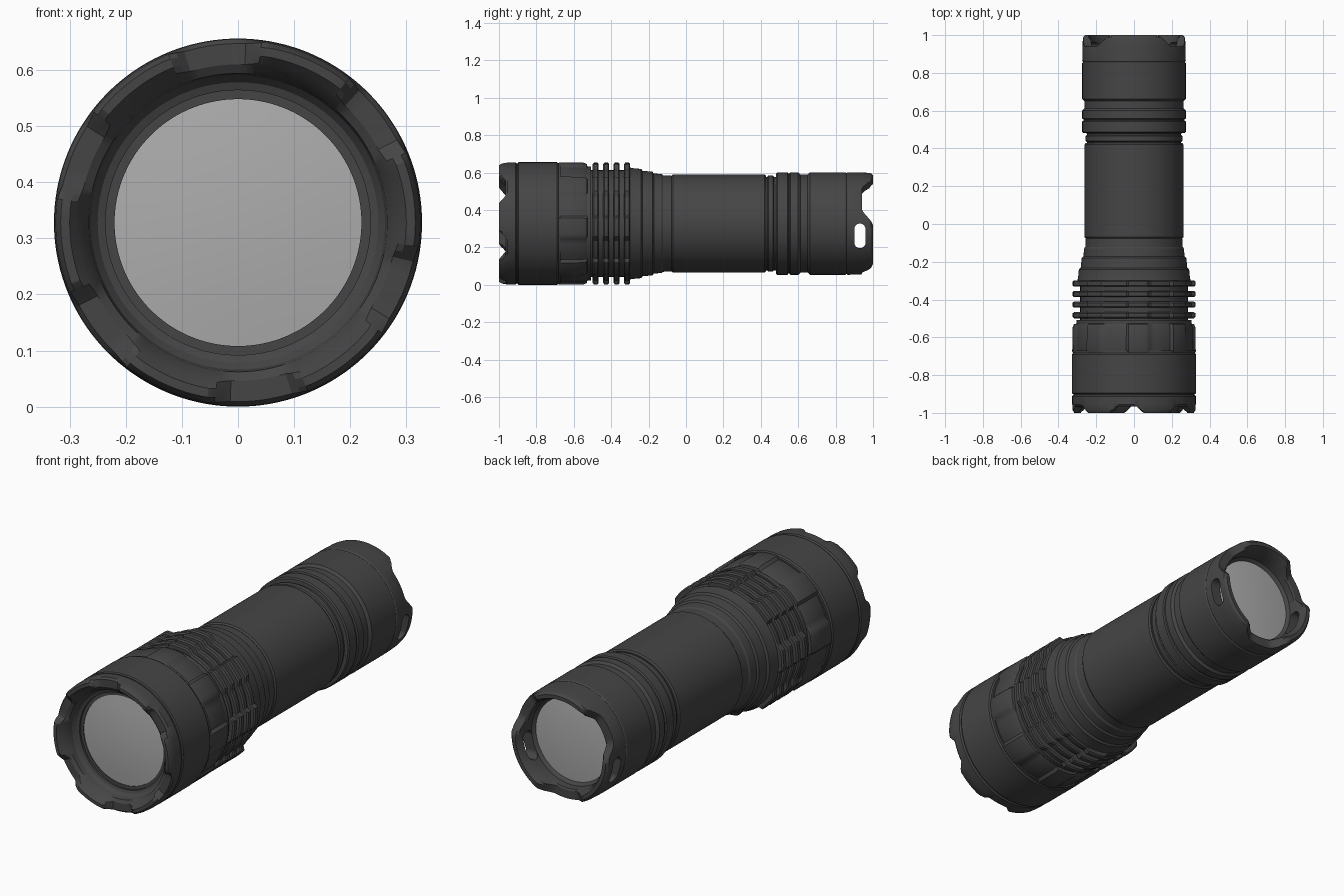
import bpy, bmesh, math

cube = bpy.data.objects.get("Cube")
if cube:
    bpy.data.objects.remove(cube, do_unlink=True)

AXIS_Z = 0.328
SEGMENTS = 144


def material(name, value, roughness):
    m = bpy.data.materials.new(name)
    m.use_nodes = True
    colour = (value, value, value, 1)
    m.diffuse_color = colour
    bsdf = m.node_tree.nodes["Principled BSDF"]
    bsdf.inputs["Base Color"].default_value = colour
    bsdf.inputs["Roughness"].default_value = roughness
    return m


dark = material("dark grey metal", 0.06, 0.5)
pale = material("pale grey lens", 0.42, 0.4)


def finish(name, bm, mat):
    bmesh.ops.remove_doubles(bm, verts=bm.verts, dist=0.0001)
    bmesh.ops.recalc_face_normals(bm, faces=bm.faces)
    mesh = bpy.data.meshes.new(name)
    bm.to_mesh(mesh)
    bm.free()
    mesh.materials.append(mat)
    obj = bpy.data.objects.new(name, mesh)
    bpy.context.collection.objects.link(obj)
    return obj


def smooth(obj):
    bpy.ops.object.select_all(action='DESELECT')
    obj.select_set(True)
    bpy.context.view_layer.objects.active = obj
    bpy.ops.object.shade_smooth_by_angle(angle=math.radians(28))


def lathe(name, profile, mat=dark, shape=None):
    """Spin a closed (y, radius) outline round the long axis."""
    bm = bmesh.new()
    rings = []
    for i in range(SEGMENTS):
        a = math.tau * i / SEGMENTS
        ring = []
        for y, r in profile:
            if shape:
                y, r = shape(a, y, r)
            ring.append(bm.verts.new((r * math.cos(a), y, AXIS_Z + r * math.sin(a))))
        rings.append(ring)
    n = len(profile)
    for i, ring in enumerate(rings):
        nxt = rings[(i + 1) % SEGMENTS]
        for j in range(n):
            k = (j + 1) % n
            if profile[j][1] or profile[k][1]:
                bm.faces.new((ring[j], ring[k], nxt[k], nxt[j]))
    obj = finish(name, bm, mat)
    smooth(obj)
    return obj


def dip(a, count, centre, flat, edge):
    """1 inside each of the evenly spaced notches, easing to 0 outside (degrees)."""
    step = 360 / count
    d = abs((math.degrees(a) - centre + step / 2) % step - step / 2)
    t = min(1, max(0, (edge - d) / (edge - flat)))
    return t * t * (3 - 2 * t)


# Scalloped bezel with six notches
def bezel_shape(a, y, r):
    d = dip(a, 6, 97, 9, 17)
    return max(y, -1 + 0.035 * d), r - (0.006 * d if y < -0.96 else 0)


lathe("bezel", [(-0.88, 0.236), (-0.91, 0.236), (-0.915, 0.25), (-0.93, 0.262),
                (-0.955, 0.266), (-0.985, 0.288), (-1, 0.3), (-1, 0.316),
                (-0.985, 0.325), (-0.955, 0.327), (-0.912, 0.327),
                (-0.905, 0.321), (-0.88, 0.321)], shape=bezel_shape)

# Front lens, slightly domed
lathe("front_lens", [(-0.912, 0), (-0.91, 0.08), (-0.904, 0.16), (-0.895, 0.238),
                     (-0.87, 0.238), (-0.87, 0)], pale)

# Plain head sleeve
lathe("head_sleeve", [(-0.9, 0.22), (-0.9, 0.323), (-0.895, 0.328), (-0.69, 0.328),
                      (-0.682, 0.322), (-0.67, 0.322), (-0.67, 0.22)])


# Grip collar and fins share eight shallow recesses
def grip_shape(depth, floor):
    def shape(a, y, r):
        return y, r - depth * dip(a, 8, 18, 11, 13) if r > floor else r
    return shape


lathe("grip_collar", [(-0.682, 0.22), (-0.682, 0.324), (-0.675, 0.327), (-0.55, 0.326),
                      (-0.53, 0.318), (-0.525, 0.29), (-0.525, 0.22)],
      shape=grip_shape(0.012, 0.3))

fins = [(-0.53, 0.22), (-0.53, 0.305), (-0.507, 0.305), (-0.507, 0.285)]
for i in range(4):
    y = -0.483 + i * 0.056
    fins += [(y - 0.016, 0.285), (y - 0.016, 0.318), (y - 0.01, 0.325),
             (y + 0.01, 0.325), (y + 0.016, 0.318), (y + 0.016, 0.285)]
fins += [(-0.29, 0.285), (-0.29, 0.22)]
lathe("cooling_fins", fins, shape=grip_shape(0.018, 0.306))

# Stepped neck
lathe("neck", [(-0.31, 0.2), (-0.31, 0.302), (-0.285, 0.296), (-0.24, 0.292),
               (-0.232, 0.282), (-0.18, 0.277), (-0.172, 0.268), (-0.13, 0.264),
               (-0.122, 0.258), (-0.08, 0.256), (-0.07, 0.25), (-0.07, 0.2)])

# Barrel
lathe("barrel", [(-0.078, 0.2), (-0.078, 0.256), (-0.07, 0.262), (0.42, 0.262),
                 (0.428, 0.256), (0.428, 0.2)])

# Joint rings
lathe("joint_ring", [(0.42, 0.2), (0.42, 0.25), (0.435, 0.25), (0.44, 0.257),
                     (0.465, 0.257), (0.47, 0.25), (0.48, 0.25), (0.482, 0.268),
                     (0.488, 0.274), (0.542, 0.274), (0.547, 0.268), (0.554, 0.268),
                     (0.559, 0.274), (0.6, 0.274), (0.612, 0.262), (0.65, 0.262),
                     (0.665, 0.262), (0.665, 0.2)])


# Tail cap with three lobes
def tail_shape(a, y, r):
    d = dip(a, 3, 30, 12, 33)
    return min(y, 1 - 0.06 * d), r


tail_cap = lathe("tail_cap", [(0.65, 0.19), (0.65, 0.262), (0.662, 0.274), (0.852, 0.274),
                              (0.858, 0.27), (0.864, 0.274), (0.935, 0.273), (0.975, 0.271),
                              (0.99, 0.268), (1, 0.258), (1, 0.24), (0.98, 0.23),
                              (0.935, 0.222), (0.9, 0.22), (0.885, 0.205), (0.87, 0.19)],
                 shape=tail_shape)

# Lanyard slots through both lower lobes
bm = bmesh.new()
slot = []
for i in range(32):
    a = math.tau * (i + 0.5) / 32
    lift = math.copysign(0.036, math.sin(a))
    slot.append(bm.verts.new((-0.5, 0.93 + 0.03 * math.cos(a),
                              0.262 + lift + 0.03 * math.sin(a))))
face = bm.faces.new(slot)
extruded = bmesh.ops.extrude_face_region(bm, geom=[face])["geom"]
bmesh.ops.translate(bm, vec=(1, 0, 0),
                    verts=[v for v in extruded if isinstance(v, bmesh.types.BMVert)])
cutter = finish("slot_cutter", bm, dark)
cutter.hide_render = True
cut = tail_cap.modifiers.new("lanyard_slots", 'BOOLEAN')
cut.operation = 'DIFFERENCE'
cut.solver = 'EXACT'
cut.object = cutter
bpy.context.view_layer.objects.active = tail_cap
# Bake the cut before the shading modifier, if there is one
bpy.ops.object.modifier_move_to_index(modifier=cut.name, index=0)
bpy.ops.object.modifier_apply(modifier=cut.name)
bpy.data.objects.remove(cutter, do_unlink=True)
smooth(tail_cap)

# Tail button disc
lathe("tail_button", [(0.86, 0), (0.86, 0.207), (0.886, 0.207), (0.893, 0.14),
                      (0.897, 0.07), (0.898, 0)], pale)
